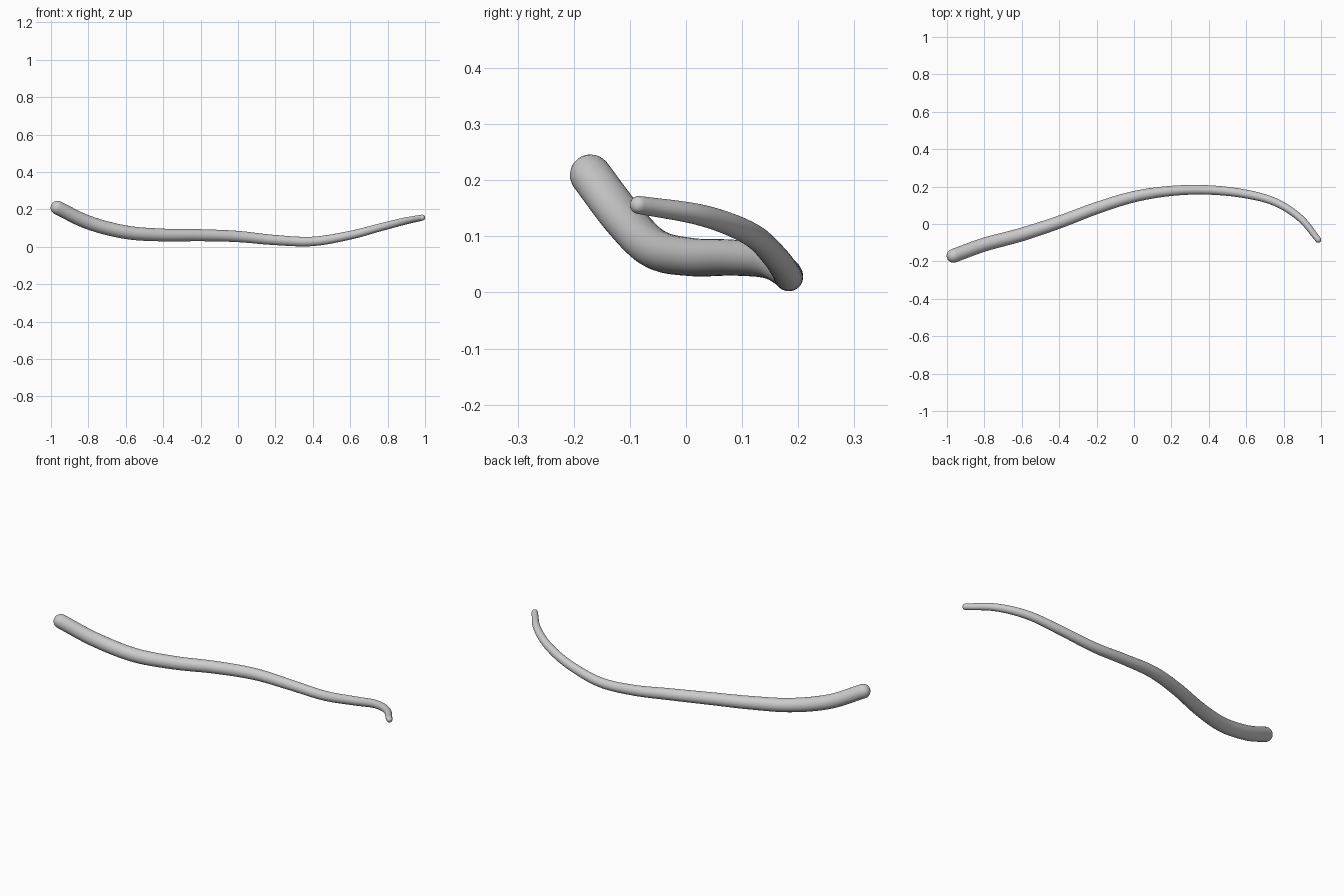
import bpy, bmesh, math
from mathutils import Vector

if "Cube" in bpy.data.objects:
    bpy.data.objects.remove(bpy.data.objects["Cube"])

# Centre line with radius: x, y, z, r
PATH = [
    (-0.965, -0.170, 0.209, 0.037),
    (-0.80, -0.110, 0.130, 0.037),
    (-0.60, -0.056, 0.078, 0.036),
    (-0.40, 0.010, 0.063, 0.034),
    (-0.20, 0.085, 0.062, 0.032),
    (0.00, 0.146, 0.055, 0.030),
    (0.20, 0.177, 0.036, 0.027),
    (0.40, 0.182, 0.029, 0.025),
    (0.60, 0.160, 0.062, 0.023),
    (0.76, 0.115, 0.104, 0.021),
    (0.89, 0.030, 0.137, 0.019),
    (0.985, -0.084, 0.156, 0.016),
]
SIDES, STEPS, CAP = 32, 10, 6


def smooth_path(points):
    """Catmull-Rom samples through the 4D points."""
    p = [Vector(q) for q in points]
    p = [2 * p[0] - p[1]] + p + [2 * p[-1] - p[-2]]
    out = []
    for i in range(1, len(p) - 2):
        a, b, c, d = p[i - 1:i + 3]
        for k in range(STEPS):
            t = k / STEPS
            out.append(0.5 * (2 * b + (c - a) * t + (2 * a - 5 * b + 4 * c - d) * t ** 2
                              + (3 * b - a - 3 * c + d) * t ** 3))
    return out + [p[-2]]


samples = smooth_path(PATH)
centres = [s.to_3d() for s in samples]
radii = [s[3] for s in samples]
last = len(centres) - 1
tangents = [(centres[min(i + 1, last)] - centres[max(i - 1, 0)]).normalized()
            for i in range(last + 1)]

# Sections: rounded start, body, rounded end
angles = [math.pi / 2 * k / CAP for k in range(1, CAP)]
start = [(centres[0] - tangents[0] * radii[0] * math.sin(a), tangents[0],
          radii[0] * math.cos(a)) for a in reversed(angles)]
end = [(centres[-1] + tangents[-1] * radii[-1] * math.sin(a), tangents[-1],
        radii[-1] * math.cos(a)) for a in angles]
sections = start + list(zip(centres, tangents, radii)) + end

bm = bmesh.new()
rings = []
for c, t, r in sections:
    side = Vector((0, 0, 1)).cross(t).normalized()
    up = t.cross(side)
    rings.append([bm.verts.new(c + r * (math.cos(a) * side + math.sin(a) * up))
                  for a in (2 * math.pi * k / SIDES for k in range(SIDES))])
for a, b in zip(rings, rings[1:]):
    for k in range(SIDES):
        n = (k + 1) % SIDES
        bm.faces.new((a[k], a[n], b[n], b[k]))
tips = [(rings[0], centres[0] - tangents[0] * radii[0]),
        (rings[-1], centres[-1] + tangents[-1] * radii[-1])]
for ring, pos in tips:
    tip = bm.verts.new(pos)
    for k in range(SIDES):
        bm.faces.new((ring[k], ring[(k + 1) % SIDES], tip))
bmesh.ops.recalc_face_normals(bm, faces=bm.faces)
for f in bm.faces:
    f.smooth = True

# Curved tapering stem
mesh = bpy.data.meshes.new("curved_stem")
bm.to_mesh(mesh)
bm.free()
stem = bpy.data.objects.new("curved_stem", mesh)
bpy.context.collection.objects.link(stem)
